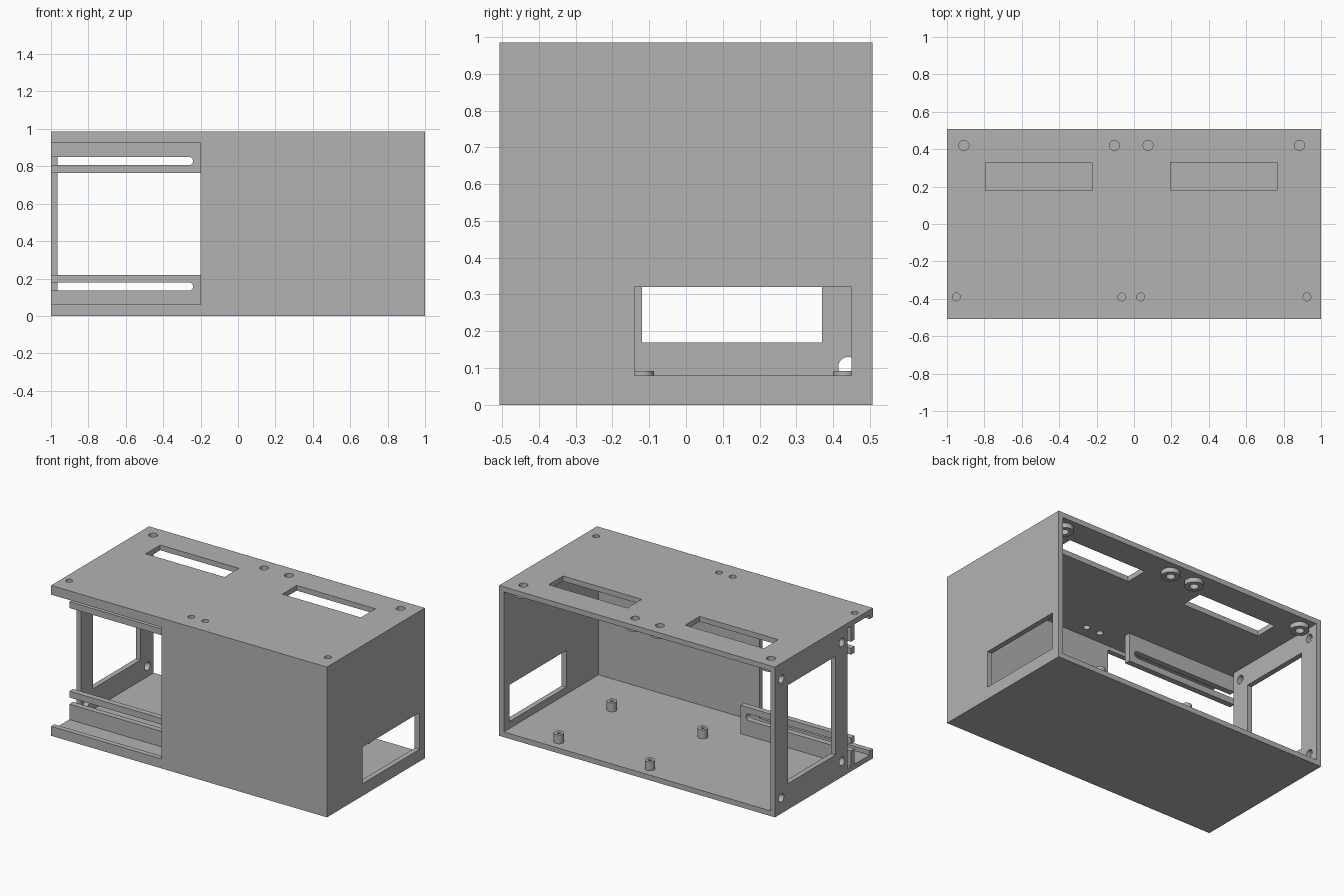
import bpy
import bmesh
import math

if "Cube" in bpy.data.objects:
    bpy.data.objects.remove(bpy.data.objects["Cube"], do_unlink=True)

# Overall half depth, height and wall thickness
D, H, T = 0.507, 0.985, 0.034

grey = bpy.data.materials.new("plain_grey")
grey.use_nodes = True
colour = (0.45, 0.45, 0.45, 1)
grey.diffuse_color = colour
grey.node_tree.nodes["Principled BSDF"].inputs["Base Color"].default_value = colour


def rect(u0, u1, v0, v1):
    return [(u0, v0), (u1, v0), (u1, v1), (u0, v1)]


def arc(u, v, r, start=0, sweep=360, n=32):
    steps = n if sweep == 360 else n + 1
    angles = [math.radians(start + sweep * i / n) for i in range(steps)]
    return [(u + r * math.cos(a), v + r * math.sin(a)) for a in angles]


def plate(name, axis, w0, w1, outline, holes=()):
    """Flat outline with holes, extruded from w0 to w1 along an axis."""
    place = {"x": lambda u, v: (w0, u, v),
             "y": lambda u, v: (u, w0, v),
             "z": lambda u, v: (u, v, w0)}[axis]
    bm = bmesh.new()
    for loop in [outline, *holes]:
        verts = [bm.verts.new(place(u, v)) for u, v in loop]
        for i, vert in enumerate(verts):
            bm.edges.new((verts[i - 1], vert))
    bmesh.ops.triangle_fill(bm, use_beauty=True, edges=bm.edges[:])
    result = bmesh.ops.extrude_face_region(bm, geom=bm.faces[:], use_keep_orig=True)
    moved = [g for g in result["geom"] if isinstance(g, bmesh.types.BMVert)]
    shift = ["xyz"[i] == axis for i in range(3)]
    bmesh.ops.translate(bm, verts=moved, vec=[(w1 - w0) * s for s in shift])
    bmesh.ops.recalc_face_normals(bm, faces=bm.faces[:])
    mesh = bpy.data.meshes.new(name)
    bm.to_mesh(mesh)
    bm.free()
    mesh.materials.append(grey)
    obj = bpy.data.objects.new(name, mesh)
    bpy.context.collection.objects.link(obj)
    bpy.ops.object.select_all(action="DESELECT")
    obj.select_set(True)
    bpy.context.view_layer.objects.active = obj
    bpy.ops.object.shade_smooth_by_angle(angle=math.radians(30))
    return obj


# Floor and roof; the roof has vent slots and screw holes
boss_xs = (-0.91, -0.105, 0.075, 0.885)
boss_y = 0.42
roof_holes = [arc(x, boss_y, 0.027) for x in boss_xs]
roof_holes += [arc(x, -0.39, 0.021) for x in (-0.95, -0.065, 0.035, 0.925)]
roof_holes += [rect(x, x + 0.57, 0.18, 0.33) for x in (-0.795, 0.195)]
plate("floor", "z", 0, T, rect(-1, 1, -D, D))
plate("roof", "z", H - T, H, rect(-1, 1, -D, D), roof_holes)

# Front wall with an opening that runs out of its side
low, high, edge = 0.062, 0.925, -0.2
plate("front_wall", "y", -D, -D + T,
      [(-1, T), (1, T), (1, H - T), (-1, H - T),
       (-1, high), (edge, high), (edge, low), (-1, low)])

# Side walls: one with a low window, one an open frame with screw holes
plate("window_wall", "x", 1 - T, 1, rect(-D + T, D, T, H - T),
      [rect(-0.14, 0.45, 0.08, 0.32)])
frame_holes = [arc(y, z, 0.027) for y in (-0.186, 0.441) for z in (0.103, H - 0.103)]
plate("frame_wall", "x", -1, -1 + T, rect(-0.245, D, T, H - T),
      [rect(-0.12, 0.37, 0.17, H - 0.17), *frame_holes])

# Slotted rails behind the front opening, mirrored top to bottom
slot_end = arc(-0.262, 0.157, 0.022, 90, -180, 16)
profile = [(-1, T), (edge, T), (edge, 0.22), (-1, 0.22), (-1, 0.179),
           *slot_end, (-1, 0.135)]
plate("lower_rail", "y", -0.318, -0.28, profile)
plate("upper_rail", "y", -0.318, -0.28, [(x, H - z) for x, z in profile])

# Standoffs on the floor
for x in (-0.04, 0.62):
    for y in (-0.118, 0.43):
        plate("standoff", "z", T, 0.092, arc(x, y, 0.031), [arc(x, y, 0.012)])

# Ring bosses under the rear roof holes
for x in boss_xs:
    plate("roof_boss", "z", H - T - 0.03, H - T,
          arc(x, boss_y, 0.056), [arc(x, boss_y, 0.027)])
